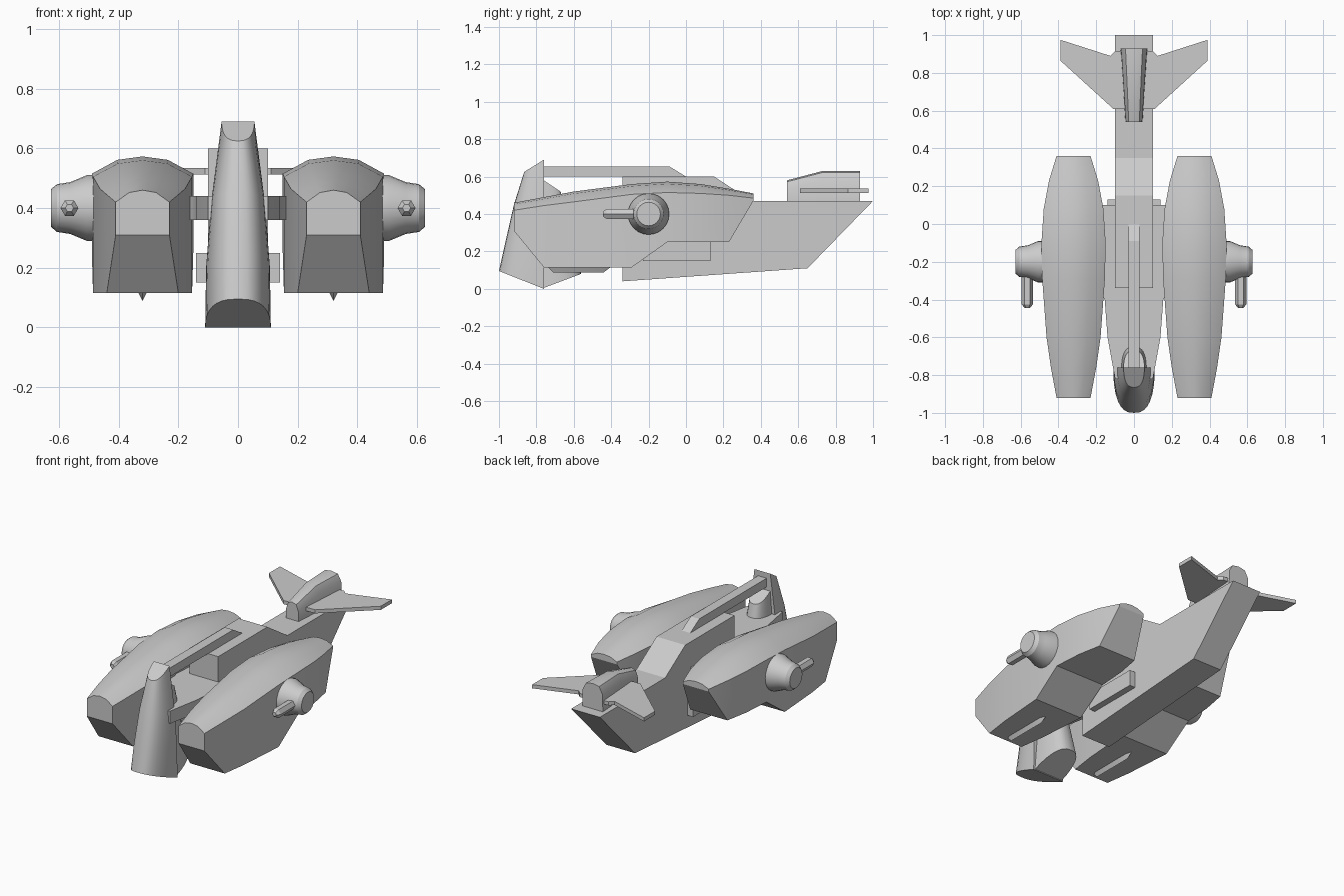
import bpy, bmesh, math
from mathutils import Vector

cube = bpy.data.objects.get("Cube")
if cube:
    bpy.data.objects.remove(cube, do_unlink=True)

GREY = (0.6, 0.6, 0.6, 1)
hull_grey = bpy.data.materials.new("hull_grey")
hull_grey.use_nodes = True
hull_grey.diffuse_color = GREY
hull_grey.node_tree.nodes["Principled BSDF"].inputs["Base Color"].default_value = GREY


def loft(name, rings, mirror=False, angle=30):
    """Skin a list of equal closed rings and cap both ends."""
    bm = bmesh.new()
    loops = [[bm.verts.new(p) for p in ring] for ring in rings]
    n = len(loops[0])
    for a, b in zip(loops, loops[1:]):
        for i in range(n):
            j = (i + 1) % n
            bm.faces.new((a[i], a[j], b[j], b[i]))
    bm.faces.new(loops[0])
    bm.faces.new(loops[-1])
    bmesh.ops.recalc_face_normals(bm, faces=bm.faces)
    mesh = bpy.data.meshes.new(name)
    bm.to_mesh(mesh)
    bm.free()
    mesh.materials.append(hull_grey)
    obj = bpy.data.objects.new(name, mesh)
    bpy.context.collection.objects.link(obj)
    if mirror:
        obj.modifiers.new("mirror", 'MIRROR').use_mirror_merge = False
    bpy.ops.object.select_all(action='DESELECT')
    obj.select_set(True)
    bpy.context.view_layer.objects.active = obj
    bpy.ops.object.shade_smooth_by_angle(angle=math.radians(angle))
    return obj


def side_profile(name, yz, x0, x1, mirror=False):
    """Extrude a side outline across x."""
    return loft(name, [[(x, y, z) for y, z in yz] for x in (x0, x1)], mirror)


def plan_profile(name, xy, z0, z1, mirror=False):
    """Extrude a plan outline upwards."""
    return loft(name, [[(x, y, z) for x, y in xy] for z in (z0, z1)], mirror)


def turned(name, profile, origin, axis, sides, mirror=True, angle=30):
    """Revolve (distance, radius) pairs about a line along x or y."""
    rings = []
    for d, r in profile:
        ring = []
        for i in range(sides):
            t = 2 * math.pi * i / sides
            u, v = r * math.cos(t), r * math.sin(t)
            ring.append(Vector(origin) + Vector((d, u, v) if axis == 'x' else (u, d, v)))
        rings.append(ring)
    return loft(name, rings, mirror, angle)


def half_cone(name, sections, y_flat, steps=16):
    """Upright D-shaped column: (half width, z at flat, tip y, tip z) per section."""
    rings = []
    for w, z_flat, y_tip, z_tip in sections:
        ring = []
        for i in range(steps + 1):
            t = math.pi * i / steps
            c, s = math.cos(t), max(0.0, math.sin(t)) ** 0.85
            x = math.copysign(abs(c) ** 0.75, c) * w
            ring.append((x, y_flat + (y_tip - y_flat) * s, z_flat + (z_tip - z_flat) * s))
        rings.append(ring)
    return loft(name, rings)


# Main fuselage and raised spine beam
side_profile("fuselage", [(-0.34, 0.04), (-0.34, 0.6), (0.15, 0.6), (0.35, 0.47),
                          (1.0, 0.47), (0.65, 0.11)], -0.1, 0.1)
side_profile("spine_beam", [(-0.77, 0.6), (-0.77, 0.655), (-0.09, 0.655), (0.0, 0.6)],
             -0.03, 0.03)

# Nose column: front shell and shorter rear shell
half_cone("nose_front", [(0.11, 0.0, -1.0, 0.095), (0.107, 0.2, -0.968, 0.24),
                         (0.09, 0.42, -0.92, 0.45), (0.055, 0.69, -0.865, 0.625)], -0.76)
half_cone("nose_rear", [(0.1, 0.005, -0.56, 0.08), (0.055, 0.58, -0.67, 0.52)], -0.76)

# Flat deck joining nose, fuselage and pods
plan_profile("deck", [(-0.22, 0.1), (0.22, 0.1), (0.22, -0.3), (0.155, -0.4),
                      (0.14, -0.6), (0.1, -0.82), (-0.1, -0.82), (-0.14, -0.6),
                      (-0.155, -0.4), (-0.22, -0.3)], 0.36, 0.44)

# Side pods: (y, half width, bottom, shoulder, crown)
POD_X = 0.32
pod_stations = [(-0.92, 0.09, 0.31, 0.42, 0.46), (-0.76, 0.12, 0.115, 0.445, 0.49),
                (-0.6, 0.143, 0.115, 0.465, 0.52), (-0.29, 0.166, 0.115, 0.505, 0.56),
                (-0.1, 0.17, 0.25, 0.515, 0.573), (0.08, 0.158, 0.25, 0.51, 0.56),
                (0.23, 0.13, 0.25, 0.5, 0.535), (0.36, 0.09, 0.47, 0.485, 0.51)]
pod_rings = []
for y, w, bottom, shoulder, crown in pod_stations:
    middle = shoulder + (crown - shoulder) * 0.8
    half = [(w, bottom), (w, shoulder), (w * 0.5, middle)]
    outline = half + [(0, crown)] + [(-a, b) for a, b in reversed(half)]
    pod_rings.append([(POD_X + a, y, b) for a, b in outline])
loft("side_pods", pod_rings, mirror=True, angle=25)

# Keel strips under the pods
keel = [(-0.74, 0.118, 0.004), (-0.71, 0.088, 0.016), (-0.44, 0.088, 0.016), (-0.4, 0.118, 0.004)]
loft("pod_keels", [[(POD_X - w, y, 0.12), (POD_X + w, y, 0.12), (POD_X, y, z)]
                   for y, z, w in keel], mirror=True)

# Gun turrets and hexagonal barrels
turned("gun_turrets", [(-0.04, 0.11), (0.02, 0.11), (0.075, 0.087), (0.12, 0.08), (0.14, 0.063)],
       (0.487, -0.2, 0.4), 'x', 24)
turned("gun_barrels", [(0.0, 0.03), (-0.225, 0.03), (-0.245, 0.014)],
       (0.565, -0.2, 0.4), 'y', 6, angle=20)

# Low plates on the fuselage flanks
side_profile("flank_plates", [(-0.23, 0.15), (-0.23, 0.25), (0.13, 0.25), (0.13, 0.15)],
             0.09, 0.14, mirror=True)

# Tail fairing: (y, base half width, top half width, top height)
tail_rings = []
for y, base, top, height in [(0.54, 0.045, 0.028, 0.58), (0.73, 0.058, 0.036, 0.63),
                             (0.93, 0.072, 0.045, 0.63)]:
    tail_rings.append([(-base, y, 0.465), (-base * 0.95, y, height - 0.05), (-top, y, height - 0.008),
                       (0, y, height), (top, y, height - 0.008), (base * 0.95, y, height - 0.05),
                       (base, y, 0.465)])
loft("tail_fairing", tail_rings)

# Swept tail wings
plan_profile("tail_wings", [(0.0, 0.61), (0.11, 0.61), (0.39, 0.865), (0.39, 0.975),
                            (0.125, 0.89), (0.1, 0.915), (0.0, 0.915)], 0.512, 0.535, mirror=True)
